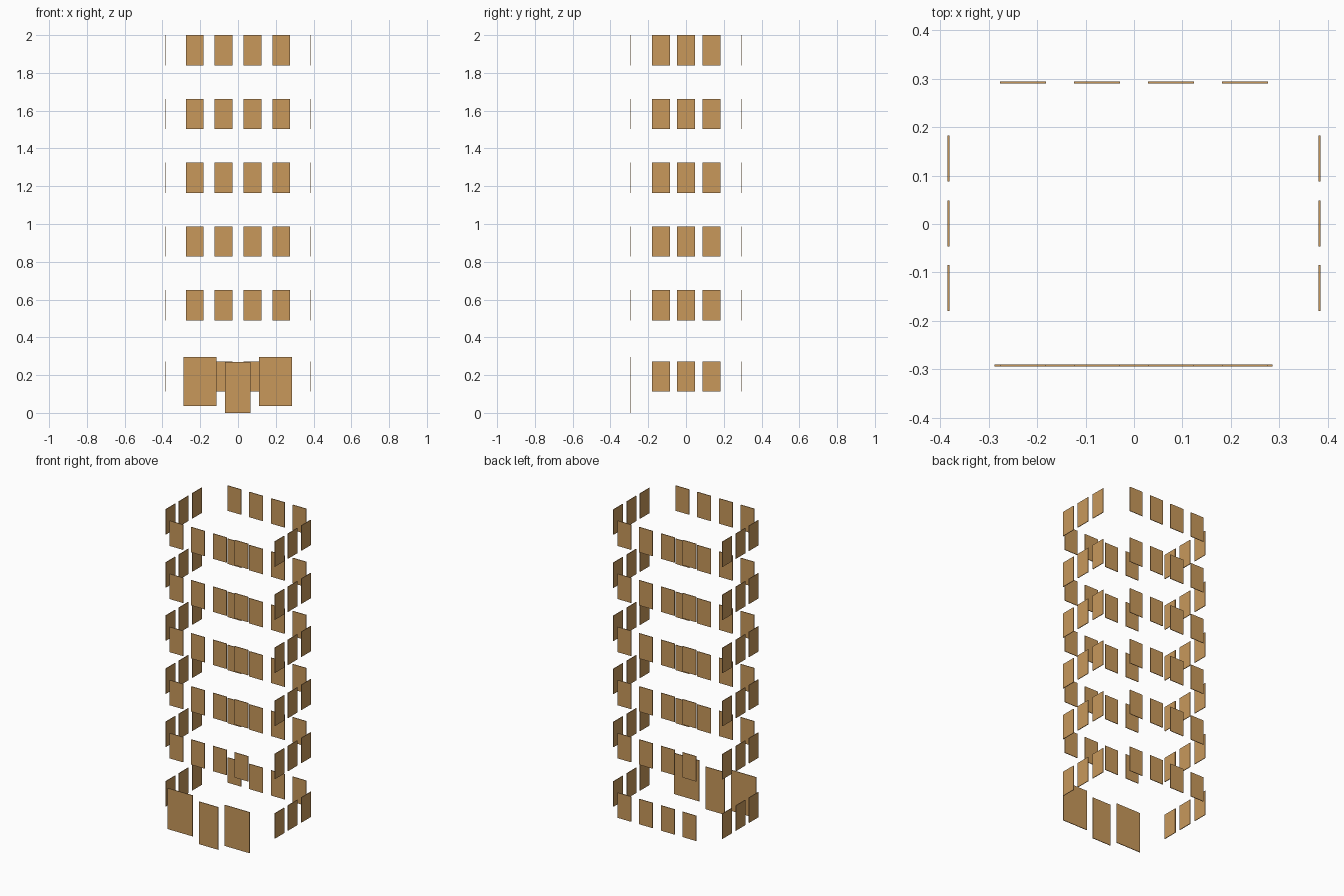
import bpy

cube = bpy.data.objects.get("Cube")
if cube:
    bpy.data.objects.remove(cube, do_unlink=True)

# Single tan material shared by every panel
tan = bpy.data.materials.new("tan_panel")
tan.use_nodes = True
colour = (0.58, 0.315, 0.105, 1)
tan.diffuse_color = colour
tan.node_tree.nodes["Principled BSDF"].inputs["Base Color"].default_value = colour

THICK = 0.004
FACE_X = 0.383      # side wall planes
FACE_Y = 0.292      # front and back wall planes
WIN_W, WIN_H = 0.095, 0.16
BOX_FACES = [(0, 1, 3, 2), (4, 6, 7, 5), (0, 4, 5, 1),
             (2, 3, 7, 6), (0, 2, 6, 4), (1, 5, 7, 3)]


def panel(name, centre, size):
    """Thin upright slab."""
    verts = [(i * size[0] / 2, j * size[1] / 2, k * size[2] / 2)
             for i in (-1, 1) for j in (-1, 1) for k in (-1, 1)]
    mesh = bpy.data.meshes.new(name)
    mesh.from_pydata(verts, [], BOX_FACES)
    mesh.materials.append(tan)
    obj = bpy.data.objects.new(name, mesh)
    obj.location = centre
    bpy.context.collection.objects.link(obj)
    return obj


# Storey centre heights: ground floor, then five evenly spaced floors
storeys = [0.192] + [0.57 + 0.3375 * i for i in range(5)]
columns = [-0.229, -0.0765, 0.0765, 0.229]
side_columns = [-0.132, 0.001, 0.135]

for floor, z in enumerate(storeys):
    # Front and back windows; the ground floor front holds the doorway instead
    for col, x in enumerate(columns):
        panel(f"back_window_{floor}_{col}", (x, FACE_Y, z), (WIN_W, THICK, WIN_H))
        if floor > 0:
            panel(f"front_window_{floor}_{col}", (x, -FACE_Y, z), (WIN_W, THICK, WIN_H))
    # Side windows
    for col, y in enumerate(side_columns):
        for side, sign in (("left", 1), ("right", -1)):
            panel(f"{side}_window_{floor}_{col}", (sign * FACE_X, y, z), (THICK, WIN_W, WIN_H))

# Entrance door flanked by two shop windows
panel("front_door", (-0.001, -FACE_Y, 0.135), (0.135, THICK, 0.27))
panel("left_shop_window", (0.199, -FACE_Y, 0.167), (0.175, THICK, 0.26))
panel("right_shop_window", (-0.201, -FACE_Y, 0.167), (0.175, THICK, 0.26))
